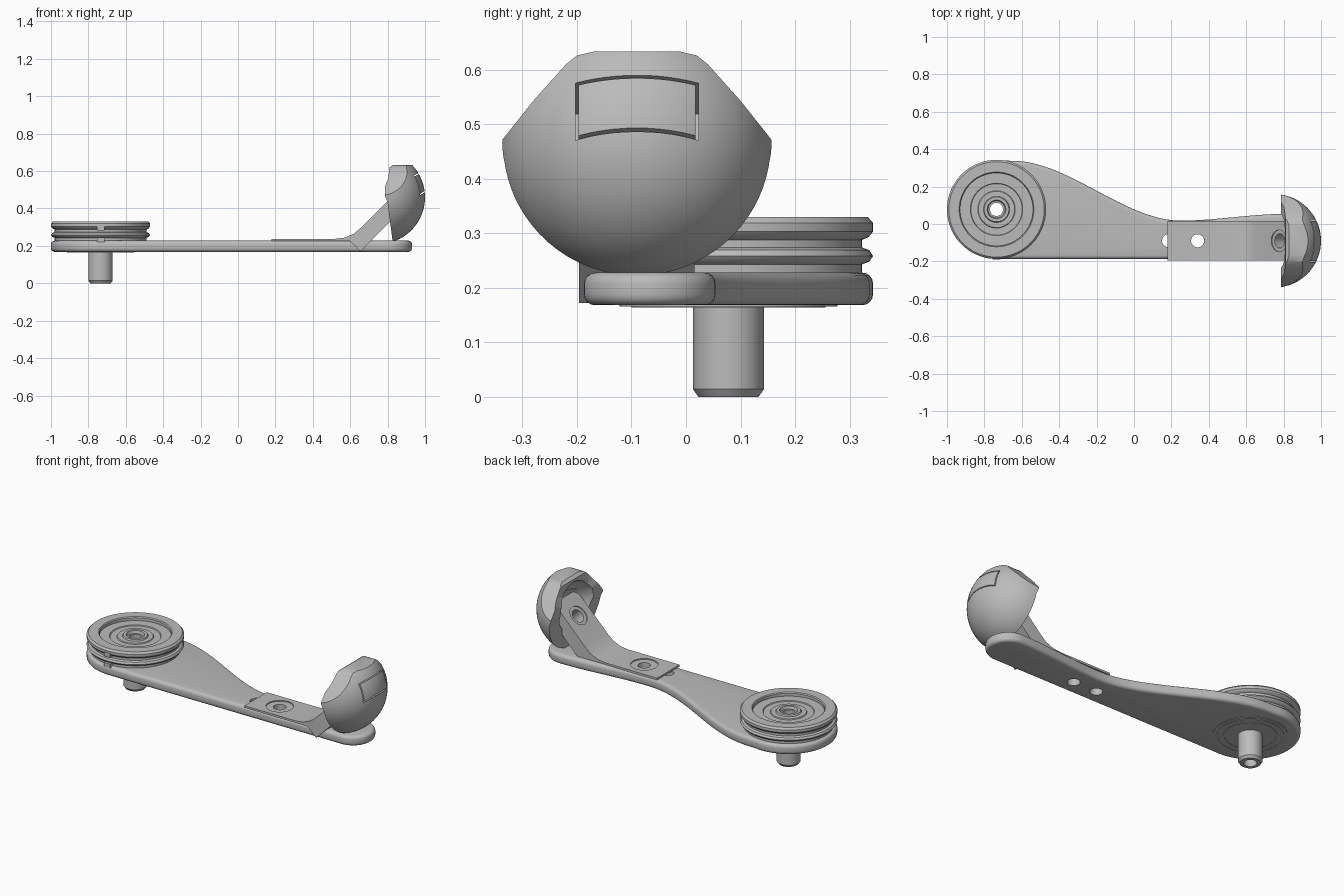
import bpy, bmesh, math
from mathutils import Matrix, Vector

if "Cube" in bpy.data.objects:
    bpy.data.objects.remove(bpy.data.objects["Cube"], do_unlink=True)

grey = bpy.data.materials.new("plain grey")
grey.use_nodes = True
COLOUR = (0.5, 0.5, 0.5, 1)
grey.diffuse_color = COLOUR
grey.node_tree.nodes["Principled BSDF"].inputs["Base Color"].default_value = COLOUR

PIVOT = (-0.735, 0.078)
STRAP_Y = -0.09
BALL = Vector((0.75, STRAP_Y, 0.46))


def finish(name, bm):
    bmesh.ops.recalc_face_normals(bm, faces=bm.faces)
    mesh = bpy.data.meshes.new(name)
    bm.to_mesh(mesh)
    bm.free()
    mesh.materials.append(grey)
    ob = bpy.data.objects.new(name, mesh)
    bpy.context.collection.objects.link(ob)
    return ob


def activate(ob):
    bpy.ops.object.select_all(action='DESELECT')
    ob.select_set(True)
    bpy.context.view_layer.objects.active = ob


def smooth(ob, angle=35):
    activate(ob)
    bpy.ops.object.shade_smooth_by_angle(angle=math.radians(angle))


def apply(ob, mod):
    activate(ob)
    bpy.ops.object.modifier_apply(modifier=mod.name)


def boolean(ob, tool, operation='DIFFERENCE'):
    tool.hide_render = True
    mod = ob.modifiers.new("cut", 'BOOLEAN')
    mod.operation, mod.object, mod.solver = operation, tool, 'EXACT'
    apply(ob, mod)
    bpy.data.objects.remove(tool, do_unlink=True)


def prism(name, points, place, low, high, edge_rule=None, width=0.05):
    """Extrude a 2D outline; place(a, b, t) gives the 3D position."""
    bm = bmesh.new()
    face = bm.faces.new([bm.verts.new(place(a, b, low)) for a, b in points])
    ext = bmesh.ops.extrude_face_region(bm, geom=[face])
    shift = Vector(place(0, 0, high)) - Vector(place(0, 0, low))
    bmesh.ops.translate(bm, vec=shift, verts=[g for g in ext["geom"] if isinstance(g, bmesh.types.BMVert)])
    if edge_rule:
        edges = [e for e in bm.edges if edge_rule(e)]
        bmesh.ops.bevel(bm, geom=edges, offset=width, segments=6, profile=0.5, affect='EDGES')
    return finish(name, bm)


def cylinder(name, centre, radius, depth, tilt=0.0):
    bm = bmesh.new()
    bmesh.ops.create_cone(bm, cap_ends=True, segments=40, radius1=radius, radius2=radius, depth=depth,
                          matrix=Matrix.Translation(centre) @ Matrix.Rotation(tilt, 4, 'Y'))
    return finish(name, bm)


def box(name, centre, size, tilt=0.0):
    bm = bmesh.new()
    bmesh.ops.create_cube(bm, size=1, matrix=Matrix.Translation(centre)
                          @ Matrix.Rotation(tilt, 4, 'Y') @ Matrix.Diagonal((*size, 1)))
    return finish(name, bm)


def sphere(name, centre, radius):
    bm = bmesh.new()
    bmesh.ops.create_uvsphere(bm, u_segments=72, v_segments=40, radius=radius, matrix=Matrix.Translation(centre))
    return finish(name, bm)


def lathe(name, profile, centre, steps=72):
    bm = bmesh.new()
    rings = []
    for i in range(steps):
        a = math.tau * i / steps
        rings.append([bm.verts.new((centre[0] + r * math.cos(a), centre[1] + r * math.sin(a), z)) for r, z in profile])
    n = len(profile)
    for i in range(steps):
        p, q = rings[i], rings[(i + 1) % steps]
        for j in range(n):
            k = (j + 1) % n
            bm.faces.new((p[j], q[j], q[k], p[k]))
    return finish(name, bm)


def arc(centre, radius, start, end, steps):
    angles = [math.radians(start + (end - start) * i / steps) for i in range(steps + 1)]
    return [(centre[0] + radius * math.cos(a), centre[1] + radius * math.sin(a)) for a in angles]


def ease(p, q, steps):
    out = []
    for i in range(1, steps):
        t = i / steps
        out.append((p[0] + (q[0] - p[0]) * t, p[1] + (q[1] - p[1]) * t * t * (3 - 2 * t)))
    return out


def side(a, b, t):
    return (a, t, b)


def end_on(a, b, t):
    return (t, a, b)


def flat(a, b, t):
    return (a, b, t)


# Arm plate: round head, flat front edge, waisted back edge
neck, toe, head = (0.25, 0.018), (0.81, 0.054), (-0.65, 0.338)
outline = arc(PIVOT, 0.265, 80, 270, 40) + arc((0.81, -0.0665), 0.1205, -90, 90, 24)
outline += ease(toe, neck, 14) + [neck] + ease(neck, head, 24)
arm = prism("arm_plate", outline, flat, 0.168, 0.228)
bevel = arm.modifiers.new("round", 'BEVEL')
bevel.width, bevel.segments, bevel.limit_method = 0.02, 4, 'ANGLE'
bevel.angle_limit = math.radians(50)
apply(arm, bevel)
for x, y, r in ((*PIVOT, 0.06), (0.185, STRAP_Y, 0.035), (0.34, STRAP_Y, 0.035)):
    boolean(arm, cylinder("hole_cutter", (x, y, 0.2), r, 0.2))
smooth(arm)

# Grooved pulley with its hollow post
profile = [(0.035, 0), (0.055, 0), (0.065, 0.014), (0.065, 0.166), (0.2, 0.166), (0.2, 0.2),
           (0.245, 0.2), (0.245, 0.243), (0.258, 0.248), (0.265, 0.258), (0.258, 0.269), (0.245, 0.274),
           (0.245, 0.288), (0.257, 0.293), (0.265, 0.303), (0.265, 0.319), (0.255, 0.33), (0.2, 0.33),
           (0.195, 0.325), (0.195, 0.308), (0.14, 0.308), (0.137, 0.303), (0.1, 0.303), (0.097, 0.308),
           (0.07, 0.308), (0.066, 0.316), (0.05, 0.316), (0.045, 0.3), (0.035, 0.3)]
smooth(lathe("pulley", profile, PIVOT))
for r in (0.135, 0.17):
    ring = [(r, 0.164), (r + 0.008, 0.164), (r + 0.008, 0.17), (r, 0.17)]
    lathe("underside_ring", ring, PIVOT)
for z in (0.232, 0.296):
    box("cord_stop", (PIVOT[0], PIVOT[1] - 0.255, z), (0.04, 0.025, 0.025))

# Bent strap: thin foot on the arm, thick sloping tongue with rounded end
strap_shape = [(0.18, 0.226), (0.18, 0.238), (0.52, 0.238), (0.57, 0.244), (0.62, 0.265), (0.66, 0.3),
               (0.865, 0.505), (0.925, 0.443), (0.655, 0.172), (0.597, 0.226)]


def tongue_corner(e):
    a, b = (v.co for v in e.verts)
    return min(a.x, b.x) > 0.85 and abs(a.y - b.y) < 0.001 and abs(a.x - b.x) < 0.1


strap = prism("strap", strap_shape, side, STRAP_Y - 0.106, STRAP_Y + 0.106, tongue_corner)
SLOPE = math.radians(-45)
boolean(strap, cylinder("hole_cutter", (0.34, STRAP_Y, 0.23), 0.035, 0.1))
boolean(strap, cylinder("counterbore_cutter", (0.34, STRAP_Y, 0.252), 0.075, 0.04))
boolean(strap, cylinder("hole_cutter", (0.775, STRAP_Y, 0.415), 0.038, 0.3, SLOPE))
boolean(strap, cylinder("counterbore_cutter", (0.765, STRAP_Y, 0.425), 0.058, 0.04, SLOPE))
smooth(strap)

# Ball cup: trimmed sphere, hollow towards the arm
cup = sphere("ball_cup", BALL, 0.25)
back_trim = [(0.83, 0.2), (0.8, 0.43), (0.786, 0.465), (0.786, 0.52), (0.803, 0.56), (0.81, 0.62),
             (0.83, 0.634), (1.05, 0.638), (1.05, 0.2)]
boolean(cup, prism("trim", back_trim, side, -0.5, 0.4), 'INTERSECT')
half = [(0.3, 0.1), (0.3, 0.29), (0.252, 0.465), (0.19, 0.543), (0.13, 0.61), (0.11, 0.626), (0.08, 0.633)]
crown = [(STRAP_Y + y, z) for y, z in half] + [(STRAP_Y - y, z) for y, z in reversed(half)]
boolean(cup, prism("trim", crown, end_on, 0.6, 1.2), 'INTERSECT')
boolean(cup, sphere("hollow", BALL - Vector((0.03, 0, 0)), 0.17))

# Narrow slits outlining the tilted panel on the cup
TILT = math.radians(-32)
turn = Matrix.Rotation(TILT, 3, 'Y')
panel = Vector((0.984, STRAP_Y, 0.54))
for s in (-1, 1):
    for offset, size in (((-0.05, s * 0.11, 0), (0.15, 0.006, 0.106)),
                         ((-0.05, 0, s * 0.05), (0.15, 0.226, 0.006))):
        boolean(cup, box("slit_cutter", panel + turn @ Vector(offset), size, TILT))
smooth(cup, 30)
